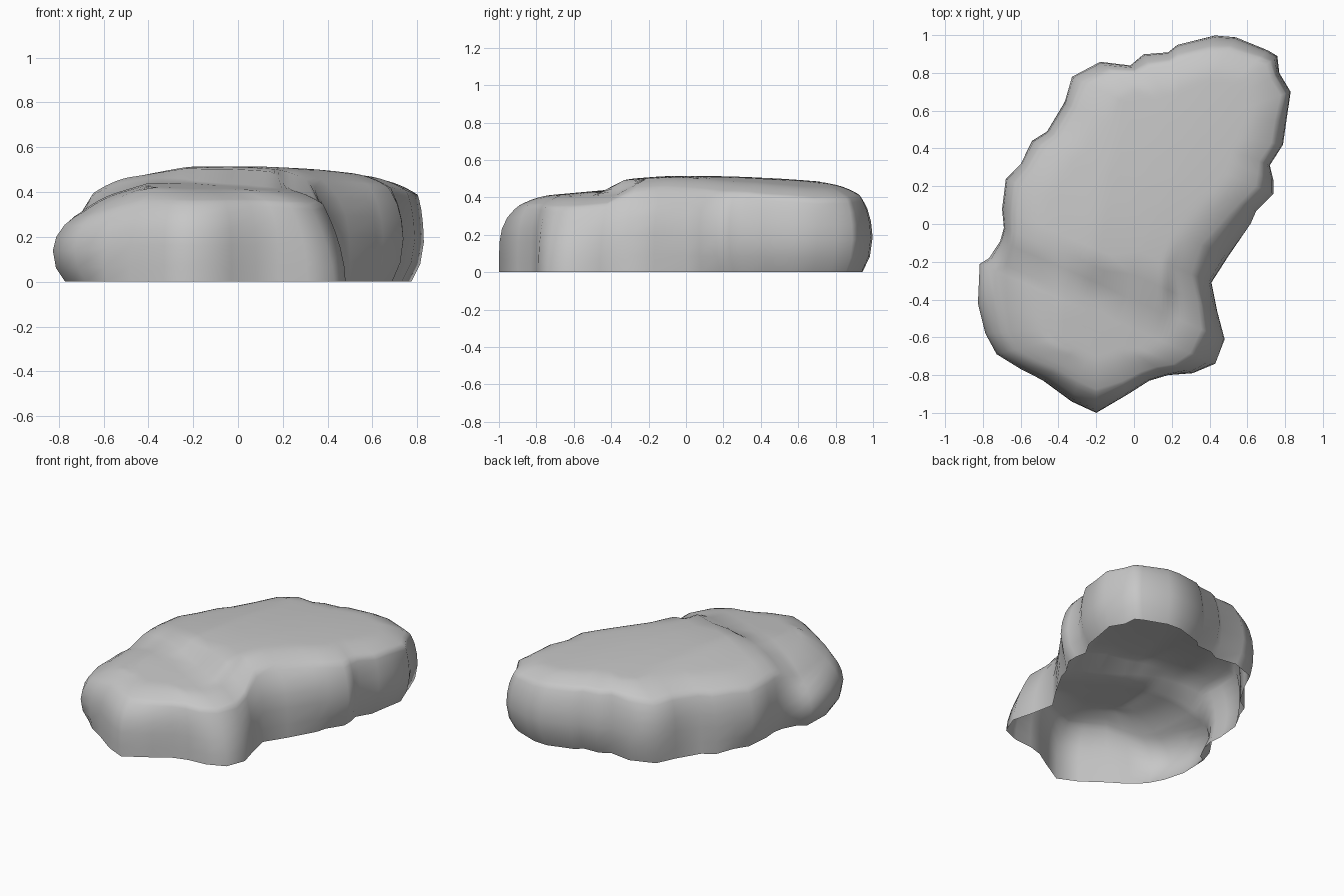
import bpy, bmesh
from mathutils import Vector

cube = bpy.data.objects.get("Cube")
if cube:
    bpy.data.objects.remove(cube, do_unlink=True)

stone = bpy.data.materials.new("stone_grey")
stone.use_nodes = True
color = (0.57, 0.57, 0.57, 1)
stone.diffuse_color = color
stone.node_tree.nodes["Principled BSDF"].inputs["Base Color"].default_value = color

# Widest outline, anticlockwise from the front tip: x, y, shoulder inset
OUTLINE = [
    (-.2, -1, .11), (-.03, -.9, .06), (.08, -.83, .05), (.18, -.8, .06), (.31, -.79, .09),
    (.43, -.74, .12), (.48, -.61, .11), (.44, -.46, .09), (.41, -.31, .1), (.5, -.17, .14),
    (.62, 0, .11), (.65, .07, .08), (.74, .16, .08), (.74, .23, .07), (.72, .31, .04),
    (.79, .42, .04), (.81, .56, .04), (.83, .7, .03), (.77, .8, .03), (.76, .89, .05),
    (.71, .92, .06), (.54, .99, .07), (.43, 1, .08), (.23, .95, .06), (.18, .91, .05),
    (.05, .9, .06), (-.02, .84, .04), (-.18, .86, .07), (-.33, .78, .07), (-.37, .64, .05),
    (-.46, .49, .05), (-.54, .44, .06), (-.6, .32, .05), (-.68, .24, .06), (-.7, .08, .06),
    (-.69, -.02, .05), (-.71, -.09, .06), (-.77, -.18, .1), (-.82, -.21, .13), (-.83, -.42, .14),
    (-.79, -.58, .12), (-.73, -.69, .1), (-.6, -.77, .08), (-.48, -.83, .08), (-.33, -.94, .1)]

SPINE_A, SPINE_B = Vector((-.2, -.55)), Vector((.25, .5))


def clamp(v):
    return min(1, max(0, v))


def nearest_on_spine(p):
    along = SPINE_B - SPINE_A
    return SPINE_A + along * clamp((p - SPINE_A).dot(along) / along.length_squared)


def top_height(p):
    """Broad dome behind, lower ledge in front, joined by a short step."""
    x, y = p
    side = x - .15 * y
    dome = .515 - .18 * max(0, -side - .2) - .12 * max(0, side) ** 2
    dome -= .06 * max(y, 0) ** 2 + .08 * max(0, -.1 - y)
    ledge = .44 - .3 * max(0, -.4 - x) - .12 * max(0, x + .2) ** 2 - .09 * max(0, -.42 - y)
    crease = -.36 - .28 * min(0, x - .05) + .2 * max(0, x - .15)
    width = .03 + .15 * max(0, -.1 - x)
    k = clamp((y - crease + width) / (2 * width))
    return ledge + (dome - ledge) * k * k * (3 - 2 * k)


# Wall profile: height fraction, share of the foot's lean
WALL = [(0, 1), (.2, .3), (.45, 0), (.65, 0), (.82, 0), (.94, 0)]
TOP_RINGS = 20
EDGE_DROP = .04

bm = bmesh.new()
columns = []
for x, y, inset in OUTLINE:
    p = Vector((x, y))
    inward = nearest_on_spine(p) - p
    reach = inward.length
    inward.normalize()
    shoulder = top_height(p + inward * inset) - EDGE_DROP
    # Walls lean in at the foot on the sides and back
    lean = .06 * clamp(max((abs(x) - .55) / .2, (y - .7) / .2))
    # The ledge's right flank slopes evenly, other walls stand upright
    power = max(1.4, 4 - 20 * inset) if x > .25 and y < -.4 else 4.5
    points = [(p + inward * (lean * share + inset * h ** power), shoulder * h)
              for h, share in WALL]
    # Top surface runs from the shoulder to the spine, rounded near the edge
    for i in range(TOP_RINGS):
        d = (reach - inset) * .92 * i / TOP_RINGS
        q = p + inward * (inset + d)
        points.append((q, top_height(q) - EDGE_DROP * max(0, 1 - d / .18) ** 2))
    columns.append([bm.verts.new((q.x, q.y, z)) for q, z in points])

for a, b in zip(columns, columns[1:] + columns[:1]):
    for i in range(len(a) - 1):
        bm.faces.new((a[i], b[i], b[i + 1], a[i + 1]))

# Close the narrow strip along the spine; the underside stays open
cap = bm.faces.new([c[-1] for c in columns])
bmesh.ops.triangulate(bm, faces=[cap])
bmesh.ops.recalc_face_normals(bm, faces=bm.faces[:])
if sum(f.normal.z * f.calc_area() for f in bm.faces) < 0:
    bmesh.ops.reverse_faces(bm, faces=bm.faces[:])
for f in bm.faces:
    f.smooth = True

mesh = bpy.data.meshes.new("rock")
bm.to_mesh(mesh)
bm.free()
mesh.materials.append(stone)
rock = bpy.data.objects.new("rock", mesh)
bpy.context.collection.objects.link(rock)
